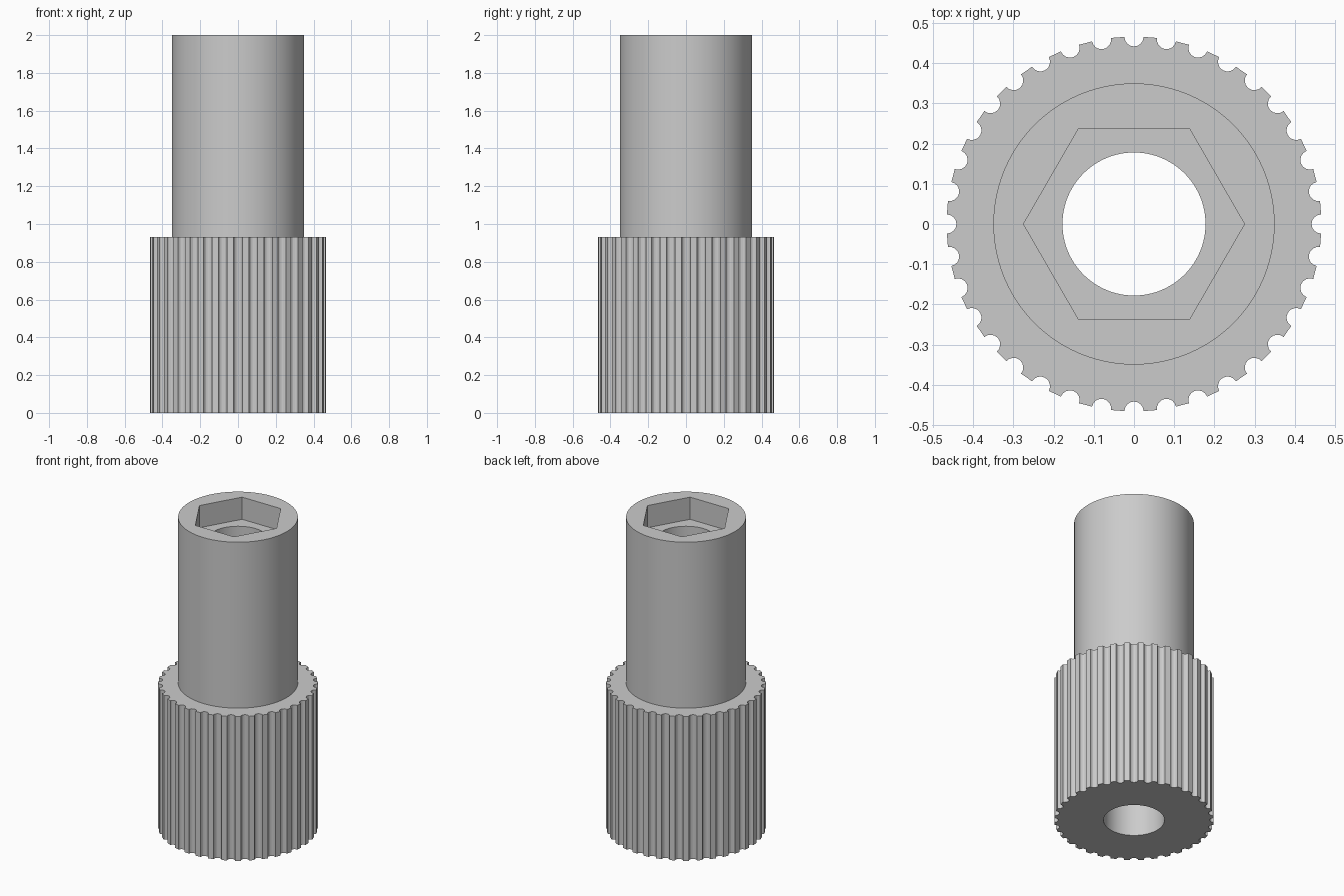
import bpy, bmesh
from math import sin, cos, pi, radians

cube = bpy.data.objects.get("Cube")
if cube:
    bpy.data.objects.remove(cube, do_unlink=True)

HEIGHT, COLLAR_TOP, SOCKET_FLOOR = 2.0, 0.93, 1.857
BORE_R, SHAFT_R, COLLAR_R, HEX_R = 0.178, 0.35, 0.466, 0.275
GROOVES, GROOVE_R, GROOVE_STEPS = 36, 0.024, 8


def circle(radius, sides):
    return [(radius * cos(2 * pi * i / sides), radius * sin(2 * pi * i / sides))
            for i in range(sides)]


def knurl():
    """Round outline with a scooped groove at every step."""
    points = []
    for g in range(GROOVES):
        turn = 2 * pi * g / GROOVES
        for s in range(GROOVE_STEPS + 1):
            a = pi * s / GROOVE_STEPS
            x = COLLAR_R - GROOVE_R * sin(a)
            y = -GROOVE_R * cos(a)
            points.append((x * cos(turn) - y * sin(turn),
                           x * sin(turn) + y * cos(turn)))
        # Crest of the ridge between two grooves
        mid = turn + pi / GROOVES
        points.append((COLLAR_R * cos(mid), COLLAR_R * sin(mid)))
    return points


bm = bmesh.new()


def ring(outline, z):
    verts = [bm.verts.new((x, y, z)) for x, y in outline]
    return verts, [bm.edges.new((verts[i - 1], verts[i])) for i in range(len(verts))]


def wall(low, high):
    a, b = low[0], high[0]
    for i in range(len(a)):
        bm.faces.new((a[i - 1], a[i], b[i], b[i - 1]))


def flat(outer, inner):
    bmesh.ops.triangle_fill(bm, use_beauty=True, edges=outer[1] + inner[1])


# Outlines
bore, shaft, hexagon, collar = circle(BORE_R, 96), circle(SHAFT_R, 96), circle(HEX_R, 6), knurl()

# Knurled collar
collar_low, collar_high = ring(collar, 0), ring(collar, COLLAR_TOP)
wall(collar_low, collar_high)

# Plain shaft
shaft_low, shaft_high = ring(shaft, COLLAR_TOP), ring(shaft, HEIGHT)
wall(shaft_low, shaft_high)

# Hexagonal socket
hex_low, hex_high = ring(hexagon, SOCKET_FLOOR), ring(hexagon, HEIGHT)
wall(hex_low, hex_high)

# Through bore
bore_low, bore_high = ring(bore, 0), ring(bore, SOCKET_FLOOR)
wall(bore_low, bore_high)

# Flat end, shoulder, rim and socket floor
flat(collar_low, bore_low)
flat(collar_high, shaft_low)
flat(shaft_high, hex_high)
flat(hex_low, bore_high)
bmesh.ops.recalc_face_normals(bm, faces=bm.faces[:])

mesh = bpy.data.meshes.new("knurled_sleeve")
bm.to_mesh(mesh)
bm.free()
sleeve = bpy.data.objects.new("knurled_sleeve", mesh)
bpy.context.collection.objects.link(sleeve)

# Plain grey metal
grey = bpy.data.materials.new("plain_grey")
grey.use_nodes = True
colour = (0.6, 0.6, 0.6, 1)
grey.diffuse_color = colour
grey.node_tree.nodes["Principled BSDF"].inputs["Base Color"].default_value = colour
mesh.materials.append(grey)

bpy.ops.object.select_all(action="DESELECT")
sleeve.select_set(True)
bpy.context.view_layer.objects.active = sleeve
bpy.ops.object.shade_smooth_by_angle(angle=radians(20))
